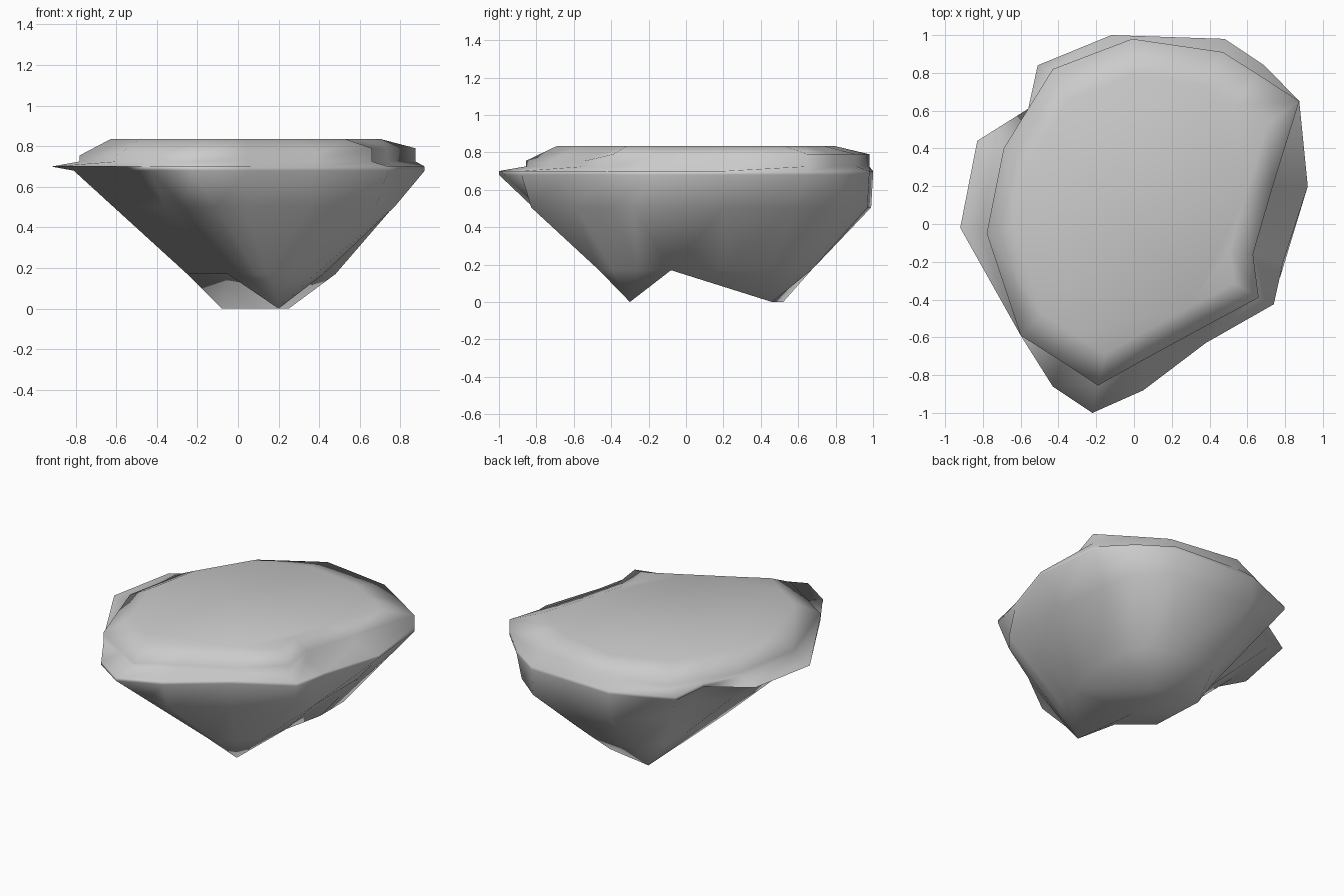
import bpy, math
from mathutils import Vector

if "Cube" in bpy.data.objects:
    bpy.data.objects.remove(bpy.data.objects["Cube"])

# Plan outlines, 16 columns running clockwise from the left side
rim = [(-.92, -.02), (-.83, .44), (-.56, .61), (-.51, .84), (-.12, 1), (.48, .98),
       (.69, .84), (.875, .65), (.92, .2), (.79, -.2), (.74, -.425), (.38, -.63),
       (.05, -.88), (-.22, -1), (-.43, -.86), (-.6, -.59)]
brow = [(-.78, -.05), (-.69, .40), (-.56, .61), (-.43, .82), (-.01, .98), (.47, .91),
        (.66, .79), (.875, .65), (.735, .2), (.63, -.16), (.66, -.39), (.38, -.54),
        (.05, -.72), (-.19, -.855), (-.38, -.73), (-.6, -.59)]
root = [(-.25, -.08), (-.23, .1), (-.21, .3), (-.2, .5), (-.08, .67), (.25, .67),
        (.41, .6), (.48, .45), (.48, .2), (.42, -.08), (.38, -.26), (.26, -.39),
        (.15, -.465), (.095, -.465), (.04, -.42), (-.05, -.25)]
# Columns where the side drops almost straight before tapering
drop = {4: .99, 5: .99, 6: .97, 9: .98, 10: .92, 11: .94, 12: .94}
N = len(rim)


def ring(points, z, scale=1.0):
    return [Vector((x * scale, y * scale, z)) for x, y in points]


top = ring(brow, .835, .805)
brow_r = ring(brow, .755)
for i in range(4, 11):
    brow_r[i].z = .79
step_r = ring(brow, .725)
rim_r = ring(rim, .70)
lip = ring(rim, .68)
for i in (0, 1, 2, 15):
    lip[i] = Vector((rim[i][0] * .88, rim[i][1] * .95, .68))
root_r = ring(root, .17)
waist = [lip[i].lerp(root_r[i], .35) for i in range(N)]
for i, s in drop.items():
    waist[i] = Vector((rim[i][0] * s, rim[i][1] * s, .505))
waist[9].y = -.28


def side_faces(count):
    out = []
    for k in range(count - 1):
        for i in range(N):
            j = (i + 1) % N
            out.append((k * N + i, k * N + j, (k + 1) * N + j, (k + 1) * N + i))
    return out


# Top, stepped edge, rim and tapering sides
rings = [top, brow_r, step_r, rim_r, lip, waist, root_r]
verts = [v for r in rings for v in r]
faces = [tuple(range(N))] + side_faces(len(rings))

# Underside: a front spike and a back ridge with a valley between
b = (len(rings) - 1) * N
tip, left, right, valley = range(len(verts), len(verts) + 4)
verts += [Vector((.2, -.3, 0)), Vector((-.08, .52, 0)),
          Vector((.25, .46, 0)), Vector((-.05, -.08, .17))]
for first, last, apex in ((9, 15, tip), (0, 4, left), (5, 9, right)):
    for i in range(first, last):
        faces.append((b + i, b + i + 1, apex))
faces += [(b + 4, b + 5, right, left), (b + 15, b, valley), (b + 15, valley, tip),
          (valley, b + 9, tip), (b, left, valley), (valley, left, right),
          (valley, right, b + 9)]

mesh = bpy.data.meshes.new("floating_rock")
mesh.from_pydata(verts, [], faces)
# Merge the columns where the step and brow share a point
mesh.validate()
rock = bpy.data.objects.new("floating_rock", mesh)
bpy.context.collection.objects.link(rock)
bpy.context.view_layer.objects.active = rock
rock.select_set(True)
bpy.ops.object.mode_set(mode='EDIT')
bpy.ops.mesh.select_all(action='SELECT')
bpy.ops.mesh.normals_make_consistent(inside=False)
bpy.ops.object.mode_set(mode='OBJECT')
bpy.ops.object.shade_smooth_by_angle(angle=math.radians(120))
